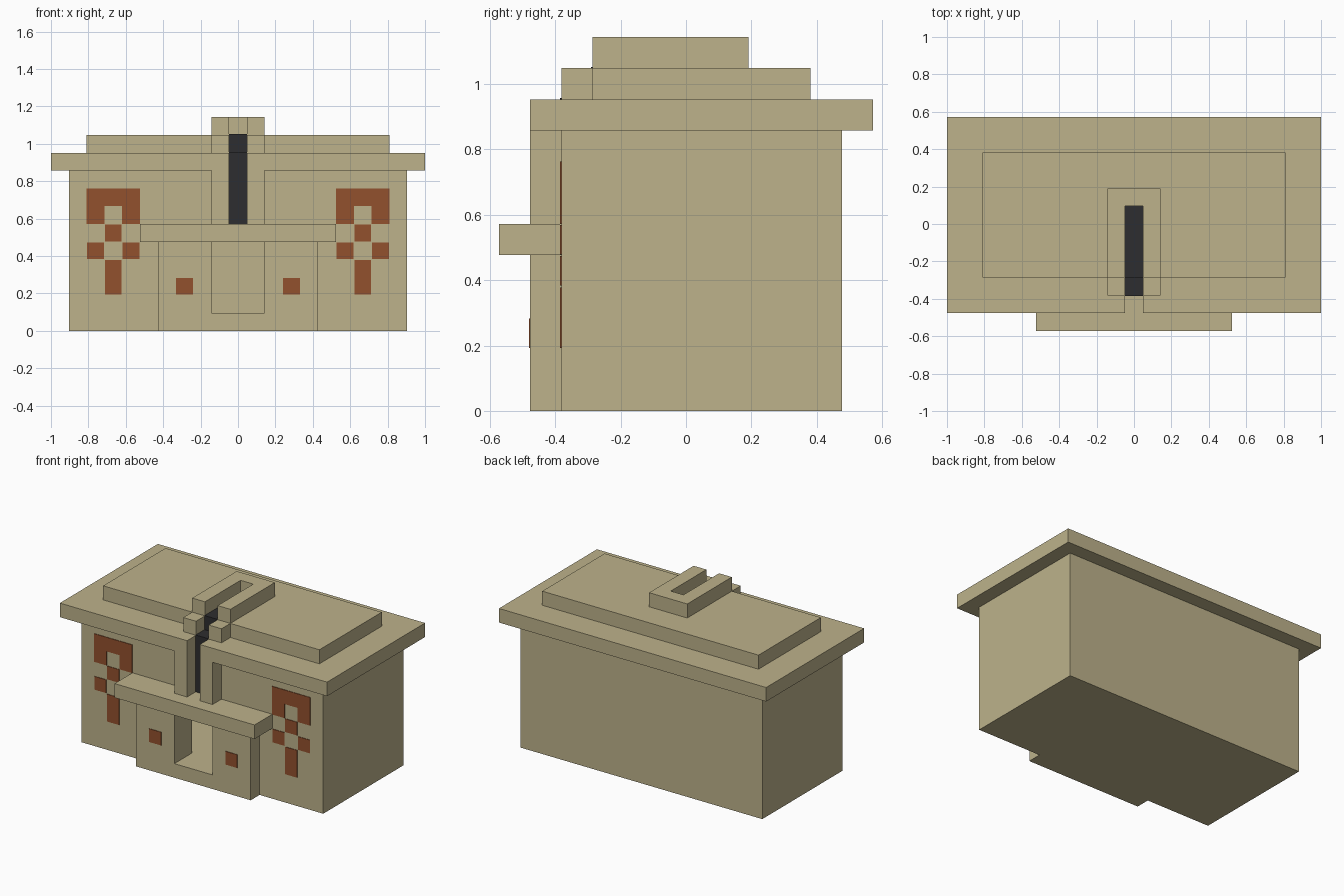
import bpy
import bmesh

U = 2 / 21      # one block in model units
E = 0.04        # thickness of painted plates, in blocks

cube = bpy.data.objects.get("Cube")
if cube:
    bpy.data.objects.remove(cube, do_unlink=True)


def material(name, rgb):
    mat = bpy.data.materials.new(name)
    mat.use_nodes = True
    mat.diffuse_color = (*rgb, 1)
    mat.node_tree.nodes["Principled BSDF"].inputs["Base Color"].default_value = (*rgb, 1)
    return mat


TAN = material("sand_tan", (0.509, 0.447, 0.258))
RUST = material("rust_orange", (0.287, 0.082, 0.027))
DARK = material("slot_black", (0.027, 0.027, 0.029))


def prism(name, outline, axis, lo, hi, mat=TAN):
    """Extrude a 2D outline along an axis (0=x, 1=y, 2=z), sizes in blocks."""
    bm = bmesh.new()

    def place(p, d):
        co = list(p)
        co.insert(axis, d)
        return bm.verts.new([c * U for c in co])

    a = [place(p, lo) for p in outline]
    b = [place(p, hi) for p in outline]
    bm.faces.new(a)
    bm.faces.new(b[::-1])
    n = len(a)
    for i in range(n):
        j = (i + 1) % n
        bm.faces.new((a[j], a[i], b[i], b[j]))
    bmesh.ops.recalc_face_normals(bm, faces=bm.faces)
    mesh = bpy.data.meshes.new(name)
    bm.to_mesh(mesh)
    bm.free()
    mesh.materials.append(mat)
    obj = bpy.data.objects.new(name, mesh)
    bpy.context.scene.collection.objects.link(obj)
    return obj


def box(name, x, y, z, mat=TAN):
    outline = [(x[0], y[0]), (x[1], y[0]), (x[1], y[1]), (x[0], y[1])]
    return prism(name, outline, 2, z[0], z[1], mat)


def cut(obj, cutter):
    cutter.hide_render = True
    mod = obj.modifiers.new("cut", "BOOLEAN")
    mod.operation = "DIFFERENCE"
    mod.solver = "EXACT"
    mod.object = cutter
    bpy.context.view_layer.objects.active = obj
    bpy.ops.object.modifier_apply(modifier=mod.name)
    bpy.data.objects.remove(cutter, do_unlink=True)


def mirrored(half):
    """Complete a right-hand outline with its mirror image."""
    return half + [(-x, y) for x, y in reversed(half)]


# Hollow body with a doorway in its front wall
body = box("body", (-9.5, 9.5), (-4, 5), (0, 9))
cut(body, box("cavity_cutter", (-8.5, 8.5), (-3, 4), (1, 8.99)))
cut(body, box("door_cutter", (-1.5, 1.5), (-4.5, -2.5), (1, 5)))

# Front panel around the doorway, with the ledge above it
prism("front_panel", mirrored([(1.5, 1), (1.5, 5), (4.5, 5), (4.5, 0)]), 1, -5, -4)
box("front_ledge", (-5.5, 5.5), (-6, -4), (5, 6))

# Lid with a front notch, and the raised plate on it
prism("lid", mirrored([(0.5, -4), (0.5, -5), (10.5, -5), (10.5, 6)]), 2, 9, 10)
box("raised_lid", (-8.5, 8.5), (-3, 4), (10, 11))

# Slot surround: U-shaped rim on top, blocks and posts down the front
prism("slot_rim", mirrored([(0.5, 1), (0.5, -3), (1.5, -3), (1.5, 2)]), 2, 11, 12)
for side, s in (("left", 1), ("right", -1)):
    xs = sorted((0.5 * s, 1.5 * s))
    box(side + "_slot_block", xs, (-4, -3), (10, 11))
    box(side + "_slot_post", xs, (-5, -4), (6, 9))

# Dark strip that steps up the front and along the top of the slot
strip = [(-4 - E, 6), (-4 - E, 10 + E), (-3 - E, 10 + E), (-3 - E, 11 + E), (1, 11 + E),
         (1, 11), (-3, 11), (-3, 10), (-4, 10), (-4, 6)]
prism("dark_slot", strip, 0, -0.5, 0.5, DARK)

# Painted emblems on the body and square spots on the front panel
for side, s in (("left", 1), ("right", -1)):
    c = 7 * s
    arch = [(c + x, z) for x, z in mirrored([(0.5, 7), (0.5, 6), (1.5, 6), (1.5, 8)])]
    prism(side + "_emblem_arch", arch, 1, -4 - E, -4, RUST)
    for part, dx, z in (("centre", 0, (5, 6)), ("outer", s, (4, 5)),
                        ("inner", -s, (4, 5)), ("stem", 0, (2, 4))):
        box(f"{side}_emblem_{part}", (c + dx - 0.47, c + dx + 0.47),
            (-4 - E, -4), (z[0] + 0.03, z[1] - 0.03), RUST)
    box(side + "_panel_spot", (3 * s - 0.47, 3 * s + 0.47),
        (-5 - E, -5), (2.03, 2.97), RUST)
